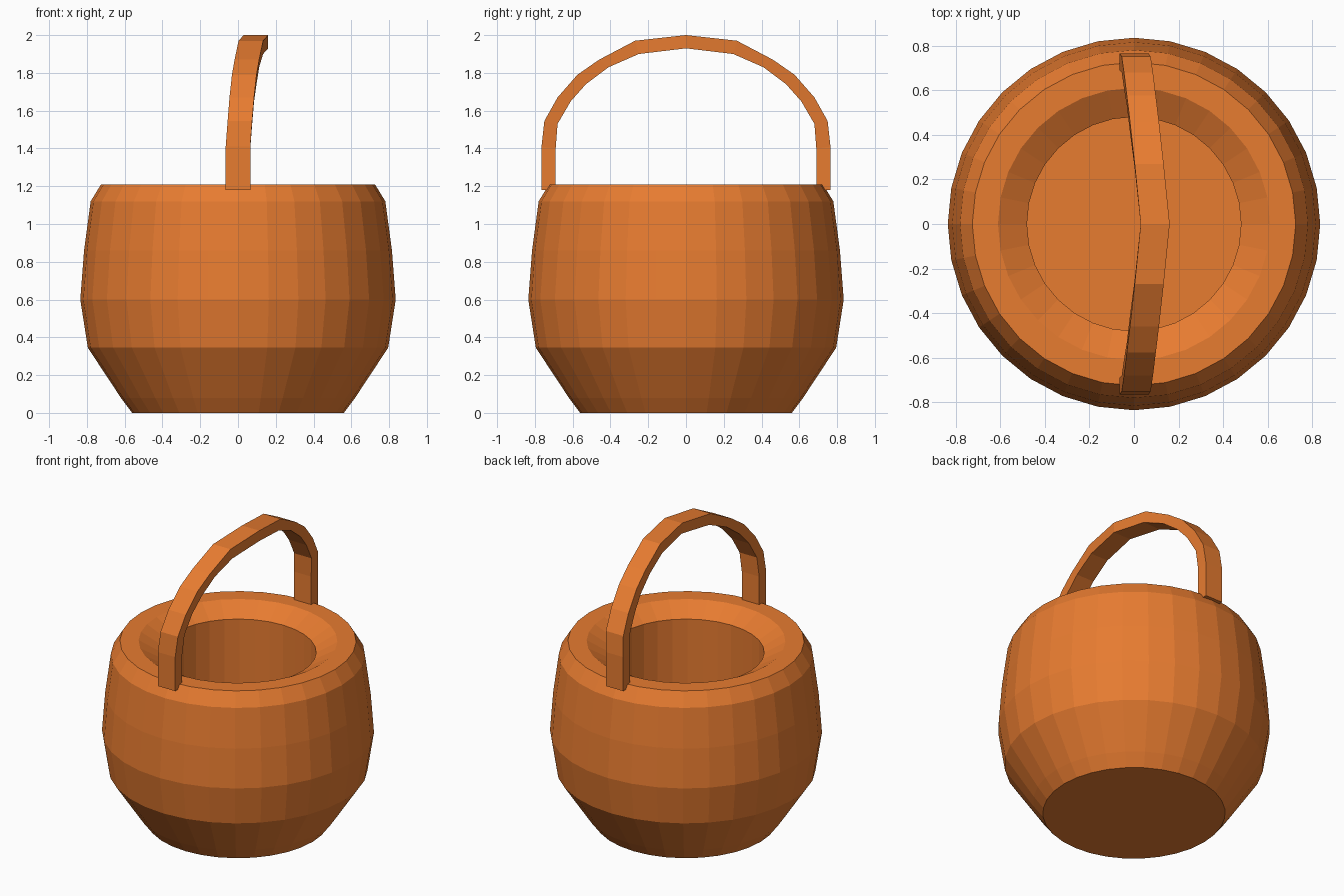
import bpy, bmesh, math

if "Cube" in bpy.data.objects:
    bpy.data.objects.remove(bpy.data.objects["Cube"])

SIDES = 32

mat = bpy.data.materials.new("orange")
mat.diffuse_color = (0.8, 0.2, 0.03, 1)
mat.use_nodes = True
mat.node_tree.nodes["Principled BSDF"].inputs["Base Color"].default_value = mat.diffuse_color


def finish(name, bm):
    """Turn a bmesh into a flat shaded object."""
    bmesh.ops.recalc_face_normals(bm, faces=bm.faces[:])
    mesh = bpy.data.meshes.new(name)
    bm.to_mesh(mesh)
    bm.free()
    mesh.materials.append(mat)
    obj = bpy.data.objects.new(name, mesh)
    bpy.context.collection.objects.link(obj)
    return obj


def bridge_rings(name, rings):
    """Join closed loops of points with quads and cap both ends."""
    bm = bmesh.new()
    loops = [[bm.verts.new(p) for p in ring] for ring in rings]
    n = len(loops[0])
    for a, b in zip(loops, loops[1:]):
        for i in range(n):
            j = (i + 1) % n
            bm.faces.new((a[i], a[j], b[j], b[i]))
    bm.faces.new(loops[0])
    bm.faces.new(loops[-1])
    return finish(name, bm)


# Bucket body: outer wall, flat rim, sloped lip, straight inner wall, floor
profile = [(0.56, 0), (0.62, 0.08), (0.795, 0.345), (0.835, 0.60),
           (0.815, 0.86), (0.78, 1.12), (0.725, 1.21), (0.61, 1.21),
           (0.48, 1.135), (0.48, 0.12)]
angles = [2 * math.pi * i / SIDES for i in range(SIDES)]
bridge_rings("bucket_body", [[(r * math.cos(a), r * math.sin(a), z) for a in angles]
                             for r, z in profile])

# Handle: half arch as (outer y, outer z, inner y, inner z, sideways lean)
half = [(0.765, 1.18, 0.69, 1.18, 0.0), (0.765, 1.41, 0.69, 1.40, 0.0),
        (0.75, 1.545, 0.68, 1.53, 0.01), (0.68, 1.67, 0.61, 1.65, 0.02),
        (0.575, 1.79, 0.53, 1.74, 0.033), (0.46, 1.87, 0.41, 1.83, 0.047),
        (0.27, 1.97, 0.25, 1.90, 0.068)]
top = [(0, 2.0, 0, 1.93, 0.095)]
arch = half + top + [(-yo, zo, -yi, zi, s) for yo, zo, yi, zi, s in reversed(half)]
W = 0.065
bridge_rings("handle", [[(s - W, yo, zo), (s + W, yo, zo), (s + W, yi, zi), (s - W, yi, zi)]
                        for yo, zo, yi, zi, s in arch])
